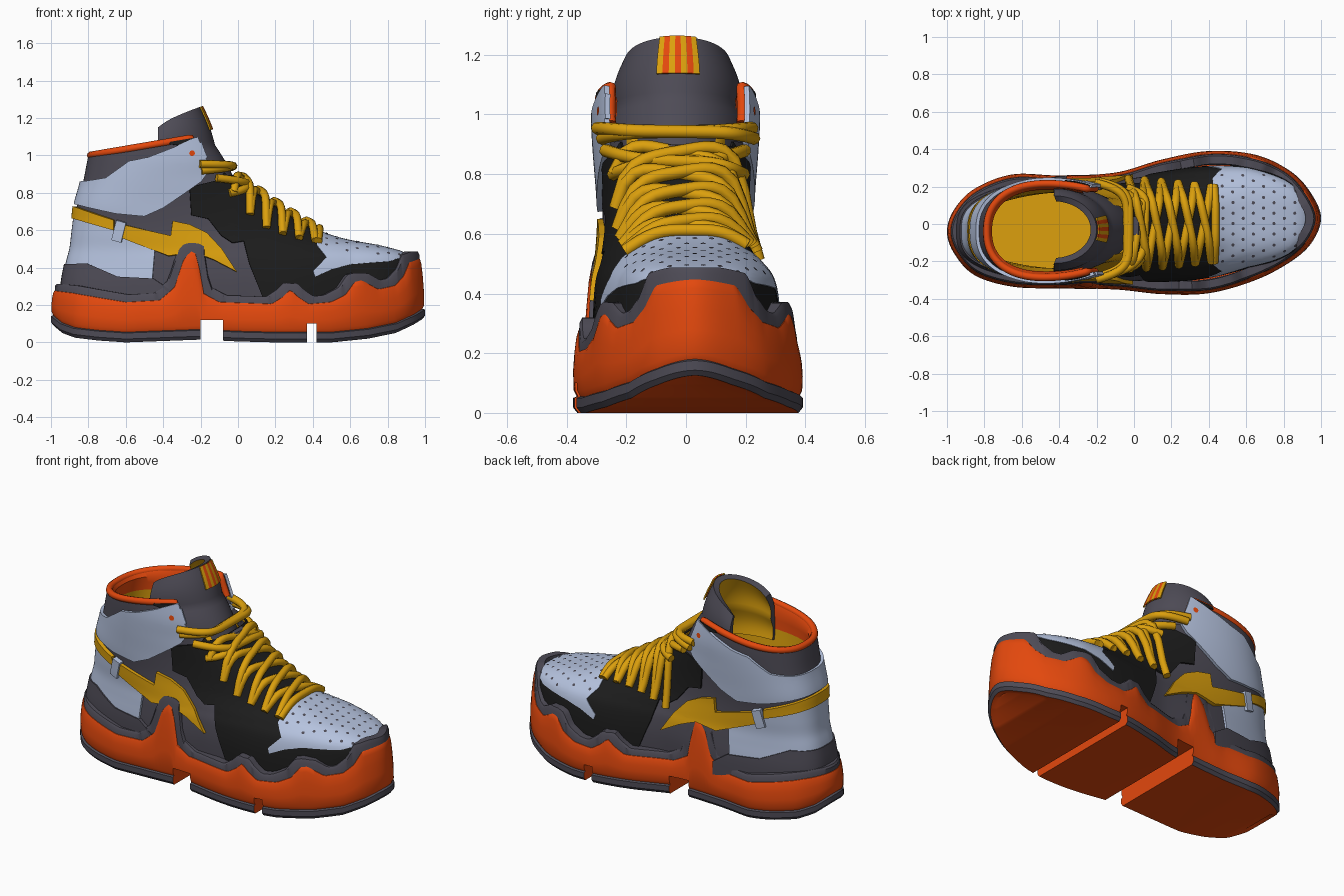
import bpy, bmesh, math
from math import sin, cos, pi
from mathutils import Vector
from mathutils.bvhtree import BVHTree

if "Cube" in bpy.data.objects:
    bpy.data.objects.remove(bpy.data.objects["Cube"])

def material(name, col):
    m = bpy.data.materials.new(name)
    m.diffuse_color = (*col, 1)
    m.use_nodes = True
    m.node_tree.nodes["Principled BSDF"].inputs["Base Color"].default_value = m.diffuse_color
    return m

GREY = material("dark grey", (0.075, 0.07, 0.092))
ORANGE = material("orange", (0.77, 0.065, 0.004))
YELLOW = material("yellow", (0.71, 0.35, 0.004))
PALE = material("pale blue grey", (0.46, 0.54, 0.73))
BLACK = material("black", (0.012, 0.012, 0.012))

def lerp(table, x):
    for (x0, a), (x1, b) in zip(table, table[1:]):
        if x <= x1:
            return a + (b - a) * max(0, (x - x0) / (x1 - x0))
    return table[-1][1]

def catmull(a, b, c, d, f):
    return [0.5 * (2*q + (r-p)*f + (2*p-5*q+4*r-s)*f*f + (3*q-p-3*r+s)*f**3) for p, q, r, s in zip(a, b, c, d)]

def make(name, bm, mats, thick=0, inner=0, offset=1, cutters=(), angle=35):
    """Mesh to finished smooth object, with optional thickness and cuts applied."""
    me = bpy.data.meshes.new(name)
    bm.to_mesh(me)
    ob = bpy.data.objects.new(name, me)
    bpy.context.collection.objects.link(ob)
    for m in mats:
        me.materials.append(m)
    if thick:
        mod = ob.modifiers.new("thickness", 'SOLIDIFY')
        mod.thickness, mod.offset, mod.material_offset = thick, offset, inner
    for c in cutters:
        mod = ob.modifiers.new("notch", 'BOOLEAN')
        mod.object, mod.operation, mod.solver = c, 'DIFFERENCE', 'EXACT'
    return bake(ob, angle)

def bake(ob, angle=35):
    dg = bpy.context.evaluated_depsgraph_get()
    me = bpy.data.meshes.new_from_object(ob.evaluated_get(dg))
    name = ob.name
    bpy.data.objects.remove(ob)
    new = bpy.data.objects.new(name, me)
    bpy.context.collection.objects.link(new)
    me.shade_smooth()
    me.set_sharp_from_angle(angle=math.radians(angle))
    return new

def tube(name, paths, r, mat):
    cu = bpy.data.curves.new(name, 'CURVE')
    cu.dimensions, cu.bevel_depth, cu.bevel_resolution, cu.use_fill_caps = '3D', r, 2, True
    for pts in paths:
        sp = cu.splines.new('POLY')
        sp.points.add(len(pts) - 1)
        for p, v in zip(sp.points, pts):
            p.co = (*v, 1)
    cu.materials.append(mat)
    ob = bpy.data.objects.new(name, cu)
    bpy.context.collection.objects.link(ob)
    return bake(ob, 60)

def loft(bm, rings, mat=lambda k: 0):
    vs = [[bm.verts.new(p) for p in r] for r in rings]
    n = len(rings[0])
    for k in range(len(rings) - 1):
        for i in range(n):
            j = (i + 1) % n
            bm.faces.new((vs[k][i], vs[k+1][i], vs[k+1][j], vs[k][j])).material_index = mat(k)
    return vs

def cap(bm, r, mat=0):
    n = len(r)
    for i in range(n // 2):
        bm.faces.new(list(dict.fromkeys((r[i], r[i+1], r[n-i-1], r[(n-i) % n])))).material_index = mat

# ---- sole: footprint, bottom curve and wavy top edge
FOOT = [(-1, -.04), (-.96, .08), (-.85, .19), (-.65, .265), (-.4, .26), (-.1, .275), (.15, .345), (.4, .39),
        (.65, .37), (.84, .28), (.95, .16), (1, .03), (.95, -.10), (.84, -.2), (.65, -.3), (.4, -.37),
        (.15, -.375), (-.1, -.35), (-.4, -.345), (-.65, -.335), (-.85, -.275), (-.96, -.16)]
BOTTOM = [(-1, .09), (-.95, .05), (-.88, .025), (-.75, .01), (-.6, 0), (-.2, .015), (0, .005), (.2, 0), (.5, 0),
          (.7, .02), (.85, .05), (.95, .095), (1, .125)]
TOP = [(-1, .28), (-.9, .27), (-.6, .22), (-.42, .23), (-.34, .30), (-.29, .46), (-.25, .5), (-.215, .48),
       (-.19, .27), (-.1, .22), (.18, .21), (.24, .25), (.28, .29), (.32, .25), (.38, .21), (.5, .22), (.58, .26),
       (.63, .33), (.67, .34), (.76, .29), (.85, .31), (.9, .36), (.935, .435), (1, .455)]
n = len(FOOT)
LINE = [Vector(catmull(*[FOOT[(i + o) % n] for o in (-1, 0, 1, 2)], k / 14)) for i in range(n) for k in range(14)]
NORMAL = []
for i in range(len(LINE)):
    d = (LINE[(i + 1) % len(LINE)] - LINE[i - 1]).normalized()
    NORMAL.append(Vector((d.y, -d.x)))      # points inwards

def sole_ring(inset, zfun):
    out = []
    for p, nv in zip(LINE, NORMAL):
        z = zfun(p.x)
        q = p + nv * (inset + max(0, z - .15) * .05)
        out.append((q.x, q.y, z))
    return out

def low(x): return lerp(BOTTOM, x)
def top(x): return lerp(TOP, x)
def trim_top(x): return max(top(x + d) for d in (-.035, -.02, 0, .02, .035)) + .032
def mix(f, fun=top): return lambda x: low(x) + .08 + (fun(x) - low(x) - .08) * f

def cutter(x0, x1, z):
    bm = bmesh.new()
    bmesh.ops.create_cube(bm, size=1)
    for v in bm.verts:
        v.co = ((x0 + x1) / 2 + v.co.x * (x1 - x0), v.co.y * 2, z - .25 + v.co.z * .5)
    me = bpy.data.meshes.new("notch_cutter")
    bm.to_mesh(me)
    ob = bpy.data.objects.new("notch_cutter", me)
    bpy.context.collection.objects.link(ob)
    ob.hide_render = True
    return ob

bm = bmesh.new()
levels = [(.045, low), (.014, low), (0, lambda x: low(x) + .018), (0, lambda x: low(x) + .05),
          (.012, lambda x: low(x) + .055), (.002, lambda x: low(x) + .075), (0, mix(.3)), (.002, mix(.6)),
          (.006, mix(.85)), (.012, mix(.96)), (.022, top), (.06, top), (.07, lambda x: low(x) + .13)]
vs = loft(bm, [sole_ring(*l) for l in levels], lambda k: 1 if 1 <= k <= 3 else 0)
cap(bm, vs[0])
cap(bm, vs[-1])
bmesh.ops.recalc_face_normals(bm, faces=bm.faces)
cuts = [cutter(-.2, -.08, .12), cutter(.37, .42, .1)]
make("sole", bm, [ORANGE, GREY], cutters=cuts)
for c in cuts:
    bpy.data.objects.remove(c)

# grey edge strip following the sole's top edge
bm = bmesh.new()
loft(bm, [sole_ring(.02, lambda x: low(x) + .15), sole_ring(.014, mix(.6, trim_top)), sole_ring(.014, mix(.93, trim_top)),
          sole_ring(.022, trim_top), sole_ring(.065, trim_top), sole_ring(.075, lambda x: low(x) + .15)])
bmesh.ops.recalc_face_normals(bm, faces=bm.faces)
make("sole_edge_trim", bm, [GREY])

# ---- upper: tilted rings (heel x,z, front x,z, heel width, front width, front bluntness)
RINGS = [(-.93, .15, .925, .22, .27, .33, .72), (-.93, .30, .93, .36, .275, .325, .72),
         (-.91, .42, .91, .452, .27, .30, .66), (-.89, .50, .78, .50, .27, .255, .57),
         (-.88, .58, .55, .545, .275, .22, .52), (-.87, .66, .38, .61, .28, .20, .5),
         (-.86, .74, .18, .73, .28, .21, .45), (-.83, .85, .0, .87, .275, .24, .4),
         (-.81, .95, -.08, .99, .27, .26, .33), (-.80, 1.0, -.13, 1.11, .265, .26, .33)]
MIDLINE = [(-.9, -.04), (0, -.03), (.3, 0), (.6, .035), (.95, .03)]

def surf(t, a, d=0):
    k = min(int(t), 8)
    hx, hz, fx, fz, wh, wf, pf = catmull(*[RINGS[min(max(k + o, 0), 9)] for o in (-1, 0, 1, 2)], t - k)
    s, ph = (1 - cos(a)) / 2, .6 + .025 * t
    x = hx + d + (fx - hx - 2 * d) * s
    w = (wh + (wf - wh) * s - d) * (1 - .1 * math.exp(-(x / .25) ** 2) * max(0, 1 - t / 5))
    y = abs(sin(a)) ** (ph + (pf - ph) * s) * math.copysign(w, sin(a))
    return Vector((x, lerp(MIDLINE, x) + y, hz + (fz - hz) * s))

AROUND = 160
def upper_ring(t, d=0): return [surf(t, 2 * pi * i / AROUND, d) for i in range(AROUND)]

def open_throat(bm):
    """Clear the front of the shaft so the tongue shows between the wings."""
    gap = []
    for f in bm.faces:
        c = f.calc_center_median()
        if c.z > .9 and c.x > -.27 and abs(c.y + .03) < .225:
            gap.append(f)
    bmesh.ops.delete(bm, geom=gap, context='FACES')

UPPER = bmesh.new()
loft(UPPER, [upper_ring(9 * k / 54) for k in range(55)])
UPPER.normal_update()
TREE = BVHTree.FromBMesh(UPPER)
open_throat(UPPER)
make("upper", UPPER, [GREY])

# lining and insole
bm = bmesh.new()
rows = [(9, 0), (9, .03)] + [(8.5 - .5 * k, .045) for k in range(16)]
vs = loft(bm, [upper_ring(*r) for r in rows], lambda k: 0 if k < 4 else 1)
cap(bm, vs[-1], 1)
bmesh.ops.recalc_face_normals(bm, faces=bm.faces)
open_throat(bm)
make("lining_and_insole", bm, [ORANGE, YELLOW])
G = .85
rim = [surf(9, pi + G + (2 * pi - 2 * G) * i / 90, .012) for i in range(91)]
left, right = [[surf(7.9 + .2 * k, pi + g, .012) for k in range(5)] for g in (G, -G)]
tube("collar_rim", [left + rim + right[::-1]], .02, ORANGE)

# ---- overlay panels: side-view outlines cut out of the upper, then thickened
def inside(poly, x, z):
    hit = False
    for (x0, z0), (x1, z1) in zip(poly, poly[1:] + poly[:1]):
        if (z0 > z) != (z1 > z) and x < (x1 - x0) * (z - z0) / (z1 - z0) + x0:
            hit = not hit
    return hit

def panel(name, poly, thick, mat):
    bm = UPPER.copy()
    xs, zs = [p[0] for p in poly], [p[1] for p in poly]
    def far(f):
        c = f.calc_center_median()
        return not (min(xs) - .06 < c.x < max(xs) + .06 and min(zs) - .06 < c.z < max(zs) + .06)
    bmesh.ops.delete(bm, geom=[f for f in bm.faces if far(f)], context='FACES')
    for (x0, z0), (x1, z1) in zip(poly, poly[1:] + poly[:1]):
        bmesh.ops.bisect_plane(bm, geom=bm.verts[:] + bm.edges[:] + bm.faces[:], dist=1e-5,
                               plane_co=(x0, 0, z0), plane_no=(z1 - z0, 0, x0 - x1))
    out = []
    for f in bm.faces:
        c = f.calc_center_median()
        if not inside(poly, c.x, c.z):
            out.append(f)
    bmesh.ops.delete(bm, geom=out, context='FACES')
    return make(name, bm, [mat], thick)

panel("forefoot_overlay", [(-.26, .83), (-.25, .68), (-.16, .66), (-.09, .57), (-.03, .53), (.03, .54), (.06, .42), (.14, .22),
      (1, .2), (1, .6), (.45, .63), (.1, .85), (-.06, .93), (-.1, .87)], .01, BLACK)
panel("toe_box", [(.43, .62), (.6, .62), (1, .5), (.93, .452), (.88, .45), (.8, .43), (.6, .415), (.5, .39), (.41, .35),
      (.40, .38), (.47, .45), (.42, .51)], .014, PALE)
panel("heel_quarter", [(-1, .35), (-1, .72), (-.86, .68), (-.6, .6), (-.44, .54), (-.46, .3)], .012, PALE)
panel("ankle_wrap", [(-.9, .745), (-.9, .85), (-.8, .86), (-.7, .88), (-.58, .97), (-.48, .99), (-.35, 1.04), (-.22, 1.1),
      (-.165, 1.09), (-.115, .98), (-.2, .86), (-.27, .81), (-.4, .72), (-.5, .675), (-.65, .69)], .018, PALE)
panel("collar_corner", [(-.37, 1.06), (-.34, 1.12), (-.22, 1.13), (-.22, 1.1), (-.3, 1.05)], .012, BLACK)
panel("heel_counter", [(-1, .2), (-1, .41), (-.8, .42), (-.64, .35), (-.45, .34), (-.36, .28), (-.36, .2)], .02, GREY)
panel("heel_band", [(-.95, .685), (-.95, .755), (-.66, .655), (-.66, .6)], .022, YELLOW)
panel("side_accent_stripe", [(-.62, .56), (-.61, .63), (-.36, .57), (-.35, .65), (-.26, .63), (-.17, .585), (-.09, .5),
      (-.005, .375), (-.13, .44), (-.24, .48), (-.37, .46)], .02, YELLOW)
panel("band_keeper", [(-.67, .55), (-.645, .655), (-.595, .64), (-.62, .535)], .03, PALE)

# toe perforations and ankle studs: small discs laid on the surface
def disc(bm, hit, normal, r, lift):
    rot = normal.to_track_quat('Z', 'Y').to_matrix().to_4x4()
    rot.translation = hit + normal * lift
    bmesh.ops.create_circle(bm, cap_ends=True, segments=8, radius=r, matrix=rot)

bm = bmesh.new()
for i in range(8):
    for j in range(-4, 5):
        x, y = .47 + .055 * i, .03 + .055 * (j + .5 * (i % 2))
        hit, nor, *_ = TREE.ray_cast(Vector((x, y, 2)), Vector((0, 0, -1)))
        if hit and nor.z > .6 and hit.z > .455:
            disc(bm, hit, nor, .009, .0165)
make("toe_perforations", bm, [GREY])
bm = bmesh.new()
for sgn in (-1, 1):
    hit, nor, *_ = TREE.ray_cast(Vector((-.25, sgn, 1.01)), Vector((0, -sgn, 0)))
    disc(bm, hit, nor, .016, .021)
make("ankle_studs", bm, [ORANGE])

# ---- tongue: curved padded plate rising out of the collar
def tongue(a, v, out=0):
    puff = .012 * abs(sin(v * 2 * pi)) + out
    lean = .13 * (1 - v) ** 2 * max(0, cos(a))
    return Vector((-.42 + lean + (.28 - .06 * v ** 2 + puff) * cos(a), -.03 + (.23 - .05 * v ** 2 + puff) * sin(a),
                   .85 + v * (.3 + .11 * max(0, cos(a)) ** .7)))

def patch(fun, cols, rows, mat=lambda i: 0):
    bm = bmesh.new()
    g = [[bm.verts.new(fun(i / cols, j / rows)) for j in range(rows + 1)] for i in range(cols + 1)]
    for i in range(cols):
        for j in range(rows):
            bm.faces.new((g[i][j], g[i+1][j], g[i+1][j+1], g[i][j+1])).material_index = mat(i)
    return bm

make("tongue", patch(lambda u, v: tongue((u - .5) * pi * 1.02, v), 40, 20), [GREY, YELLOW], .035, 1, -1, angle=50)
make("striped_pull_tab", patch(lambda u, v: tongue(math.asin((u * .126 - .06) / .2), .7 + .303 * v, .006), 7, 8,
     lambda i: i % 2), [YELLOW, ORANGE], .008)

# ---- laces: criss-cross runs dropped onto the instep, plus the top wrap
def on_top(x, y, lift):
    hit, nor, *_ = TREE.ray_cast(Vector((x, y, 2)), Vector((0, 0, -1)))
    return hit + nor * lift if hit else Vector((x, y, .6))

eyes = [(.41 - .088 * k, .19 + .006 * k) for k in range(6)]
paths = [[on_top(.425, .19 * (i / 8 - 1), .025) for i in range(17)]]
for (x0, y0), (x1, y1) in zip(eyes, eyes[1:]):
    for sgn in (-1, 1):
        run = []
        for i in range(17):
            f = i / 16
            y = sgn * (-y0 + (y0 + y1) * f)
            run.append(on_top(x0 + (x1 - x0) * f, y, .024 + .008 * sgn * sin(pi * f)))
        paths.append(run)
for sgn in (-1, 1):
    for lo, hi, reach in ((6.5, 7.1, .8), (7.45, 7.75, .95)):
        paths.append([surf(lo + (hi - lo) * i / 30, pi + sgn * (i / 15 - 1) * reach, -.024 - .006 * sgn) for i in range(31)])
tube("laces", paths, .022, YELLOW)

# lace keeper tab on the tongue
bm = bmesh.new()
bmesh.ops.create_cube(bm, size=1)
for v in bm.verts:
    x, y, z = v.co
    v.co = (.035 + .03 * x - .05 * z, -.01 + .1 * y, .865 + .07 * z)
make("lace_keeper", bm, [GREY])
UPPER.free()
